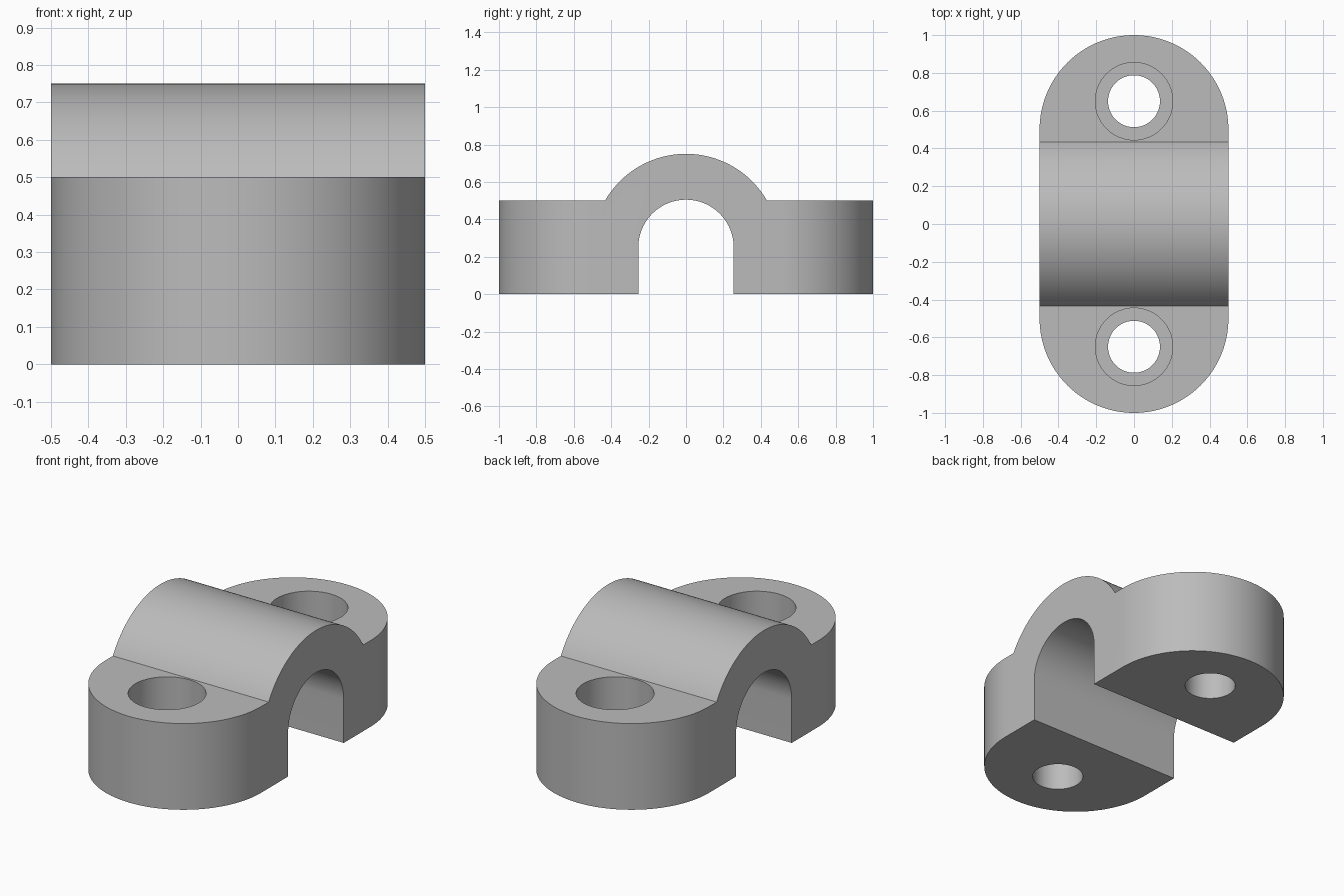
import bpy, bmesh
from math import sin, cos, pi, asin, radians

if "Cube" in bpy.data.objects:
    bpy.data.objects.remove(bpy.data.objects["Cube"], do_unlink=True)

ARC_Z = 0.25        # shared centre height of both saddle arcs
OUTER_R, INNER_R = 0.5, 0.255
FLANGE_H = 0.5
HOLE_Y = 0.65

grey = bpy.data.materials.new("plain grey")
grey.use_nodes = True
GREY = (0.5, 0.5, 0.5, 1)
grey.diffuse_color = GREY
grey.node_tree.nodes["Principled BSDF"].inputs["Base Color"].default_value = GREY


def arc(cu, cv, r, start, end, steps):
    angles = [start + (end - start) * i / steps for i in range(steps + 1)]
    return [(cu + r * cos(a), cv + r * sin(a)) for a in angles]


def prism(name, outline, place, push):
    """Extrude a closed 2D outline, placed in space by a function."""
    bm = bmesh.new()
    face = bm.faces.new([bm.verts.new(place(u, v)) for u, v in outline])
    moved = bmesh.ops.extrude_face_region(bm, geom=[face])["geom"]
    bmesh.ops.translate(bm, vec=push, verts=[g for g in moved if isinstance(g, bmesh.types.BMVert)])
    bmesh.ops.recalc_face_normals(bm, faces=bm.faces)
    mesh = bpy.data.meshes.new(name)
    bm.to_mesh(mesh)
    bm.free()
    obj = bpy.data.objects.new(name, mesh)
    bpy.context.collection.objects.link(obj)
    mesh.materials.append(grey)
    return obj


def carve(target, cutter, operation):
    mod = target.modifiers.new(cutter.name, 'BOOLEAN')
    mod.operation, mod.solver, mod.object = operation, 'EXACT', cutter
    bpy.context.view_layer.objects.active = target
    bpy.ops.object.modifier_apply(modifier=mod.name)
    bpy.data.objects.remove(cutter, do_unlink=True)


# Side profile: flat flanges, raised saddle and arched channel
meet = asin((FLANGE_H - ARC_Z) / OUTER_R)
profile = [(1.2, 0), (1.2, FLANGE_H)]
profile += arc(0, ARC_Z, OUTER_R, meet, pi - meet, 48)
profile += [(-1.2, FLANGE_H), (-1.2, 0), (-INNER_R, 0)]
profile += arc(0, ARC_Z, INNER_R, pi, 0, 48)
profile += [(INNER_R, 0)]
clamp = prism("saddle_clamp", profile, lambda y, z: (-0.7, y, z), (1.4, 0, 0))

# Rounded plan shape trims both ends
plan = arc(0, 0.5, 0.5, 0, pi, 64) + arc(0, -0.5, 0.5, pi, 2 * pi, 64)
carve(clamp, prism("plan_trim", plan, lambda x, y: (x, y, -0.5), (0, 0, 2)), 'INTERSECT')

# Counterbored screw holes
for y in (-HOLE_Y, HOLE_Y):
    for name, r, bottom in (("screw_hole", 0.1375, -0.2), ("counterbore", 0.205, 0.25)):
        circle = arc(0, y, r, 0, 2 * pi, 64)[:-1]
        cutter = prism(name, circle, lambda u, v: (u, v, bottom), (0, 0, 0.8))
        carve(clamp, cutter, 'DIFFERENCE')

# Smooth curved walls, crisp edges
bpy.ops.object.select_all(action='DESELECT')
clamp.select_set(True)
bpy.context.view_layer.objects.active = clamp
bpy.ops.object.shade_smooth_by_angle(angle=radians(25))
